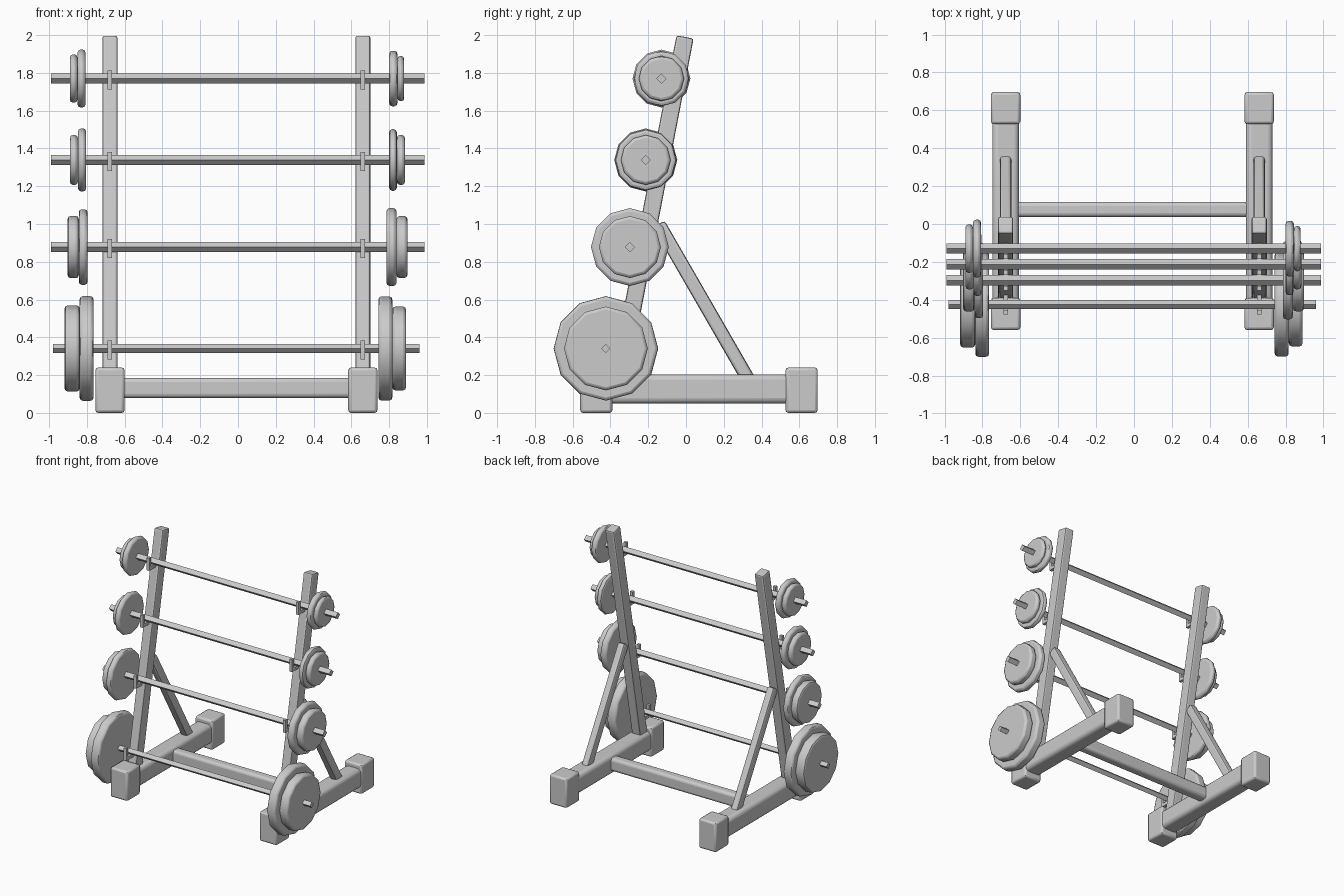
import bpy
import math
from mathutils import Vector

cube = bpy.data.objects.get("Cube")
if cube:
    bpy.data.objects.remove(cube, do_unlink=True)

steel = bpy.data.materials.new("grey_steel")
steel.use_nodes = True
GREY = (0.6, 0.6, 0.6, 1)
steel.diffuse_color = GREY
steel.node_tree.nodes["Principled BSDF"].inputs["Base Color"].default_value = GREY


def finish(ob, name, bevel=0, segments=2, angle=45):
    """Name, colour, bevel and shade a part."""
    ob.name = name
    ob.data.materials.append(steel)
    bpy.ops.object.transform_apply(location=False, rotation=False, scale=True)
    bpy.ops.object.shade_smooth_by_angle(angle=math.radians(angle))
    if bevel:
        mod = ob.modifiers.new("rounded_edges", "BEVEL")
        mod.width = bevel
        mod.segments = segments
        mod.limit_method = "ANGLE"
        mod.angle_limit = math.radians(40)
        bpy.ops.object.modifier_apply(modifier=mod.name)
        bpy.ops.object.shade_smooth_by_angle(angle=math.radians(angle))
    return ob


def box(name, centre, size, bevel=0, segments=2, tilt=0):
    bpy.ops.mesh.primitive_cube_add(size=1, location=centre, rotation=(tilt, 0, 0))
    ob = bpy.context.object
    ob.scale = size
    return finish(ob, name, bevel, segments)


def beam(name, x, low, high, width, depth, bevel):
    """Box beam between two (y, z) points in the plane at x."""
    a, b = Vector((x, *low)), Vector((x, *high))
    d = b - a
    return box(name, (a + b) / 2, (width, depth, d.length), bevel, 2,
               math.atan2(-d.y, d.z))


def rod(name, x0, x1, y, z, radius, sides, bevel=0, angle=45):
    """Prism along x with one corner pointing straight up."""
    bpy.ops.mesh.primitive_cylinder_add(
        vertices=sides, radius=radius, depth=abs(x1 - x0),
        location=((x0 + x1) / 2, y, z), rotation=(0, math.pi / 2, 0))
    return finish(bpy.context.object, name, bevel, 2, angle)


# Two side frames: feet, floor rail, leaning upright, brace
SIDES = {"right": -0.678, "left": 0.661}
for side, x in SIDES.items():
    for end, y in (("front", -0.475), ("rear", 0.612)):
        box(f"{side}_{end}_foot", (x, y, 0.12), (0.155, 0.17, 0.24), 0.015)
    box(f"{side}_floor_rail", (x, 0.07, 0.127), (0.14, 1.0, 0.155), 0.03, 3)
    beam(f"{side}_upright", x, (-0.36, 0.15), (-0.005, 1.99), 0.08, 0.092, 0.012)
    beam(f"{side}_brace", x, (0.34, 0.16), (-0.145, 1.0), 0.06, 0.073, 0.015)

box("cross_beam", (-0.008, 0.077, 0.132), (1.24, 0.08, 0.105), 0.022, 3)

# Barbells: y, z, bar radius, bar ends, then plates as (x start, x end, radius)
BARBELLS = [
    ("top", -0.13, 1.77, 0.027, (-0.99, 0.987),
     [(-0.807, -0.85, 0.153), (-0.85, -0.89, 0.128),
      (0.80, 0.844, 0.147), (0.844, 0.88, 0.12)]),
    ("upper", -0.213, 1.339, 0.027, (-0.99, 0.987),
     [(-0.804, -0.847, 0.167), (-0.847, -0.89, 0.132),
      (0.80, 0.841, 0.163), (0.841, 0.884, 0.132)]),
    ("lower", -0.297, 0.878, 0.027, (-0.99, 0.987),
     [(-0.796, -0.843, 0.2), (-0.843, -0.902, 0.165),
      (0.786, 0.839, 0.206), (0.839, 0.897, 0.164)]),
    ("bottom", -0.424, 0.341, 0.024, (-0.98, 0.96),
     [(-0.765, -0.838, 0.277), (-0.838, -0.918, 0.228),
      (0.743, 0.817, 0.276), (0.817, 0.89, 0.222)]),
]
for level, y, z, radius, ends, plates in BARBELLS:
    rod(f"{level}_bar", *ends, y, z, radius, 4)
    for i, (x0, x1, r) in enumerate(plates):
        side = "right" if x0 < 0 else "left"
        place = "outer" if i % 2 else "inner"
        rod(f"{level}_{side}_{place}_plate", x0, x1, y, z, r, 12, 0.016)

    # Hooks: arm from the upright under the bar, with a lip in front
    post_y = -0.005 - (1.99 - z) * 0.193
    for side, x in SIDES.items():
        front = y - 0.055
        box(f"{level}_{side}_hook_arm", (x, (front + post_y) / 2, z - 0.045),
            (0.024, post_y - front, 0.026))
        box(f"{level}_{side}_hook_lip", (x, front + 0.012, z - 0.008),
            (0.024, 0.024, 0.1))
